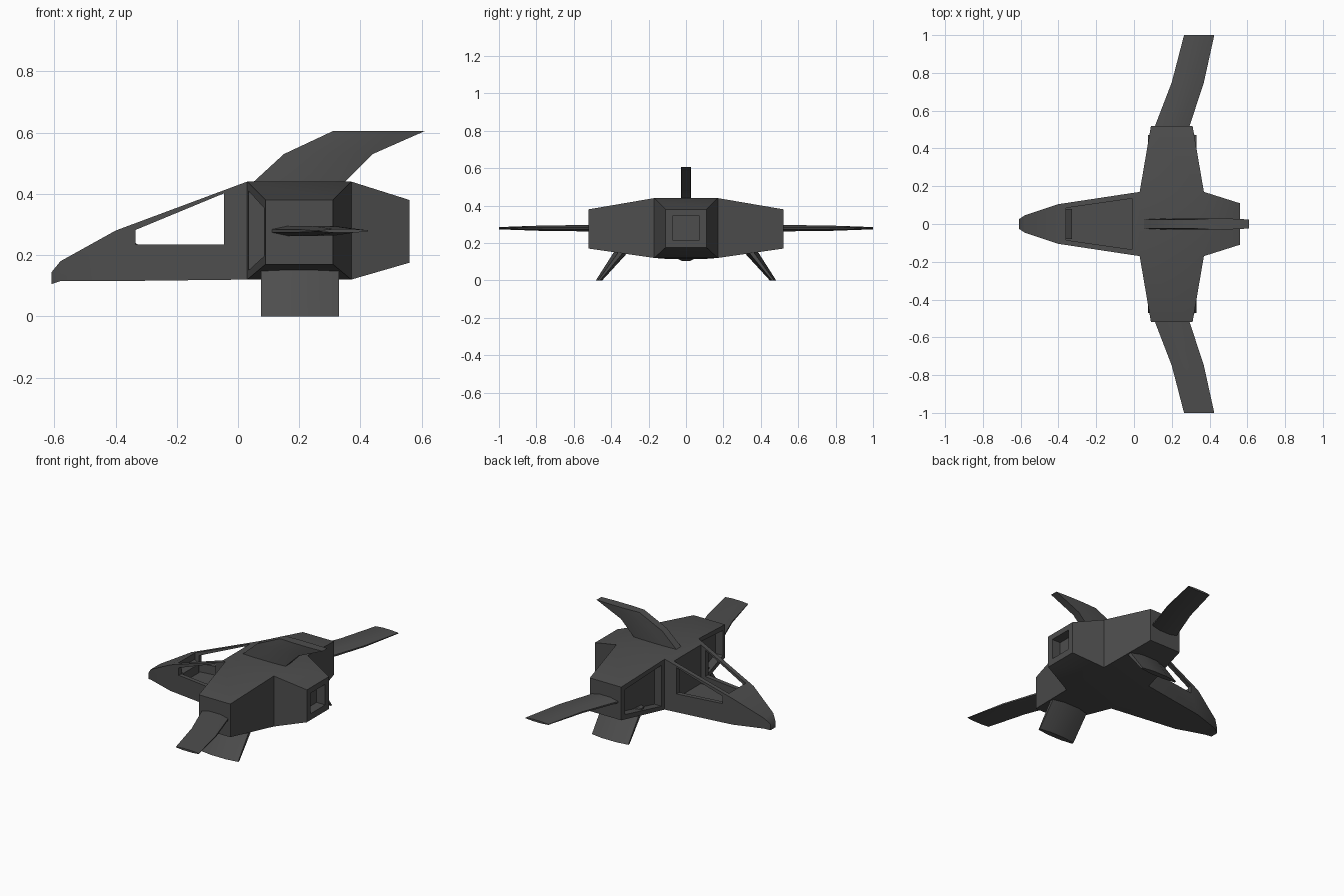
import bpy, bmesh, math
from mathutils import Vector

if "Cube" in bpy.data.objects:
    bpy.data.objects.remove(bpy.data.objects["Cube"])

hull_mat = bpy.data.materials.new("dark_grey")
hull_mat.diffuse_color = (0.075, 0.075, 0.075, 1)
hull_mat.use_nodes = True
hull_mat.node_tree.nodes["Principled BSDF"].inputs["Base Color"].default_value = hull_mat.diffuse_color


def make(name, bm):
    bmesh.ops.recalc_face_normals(bm, faces=bm.faces[:])
    me = bpy.data.meshes.new(name)
    bm.to_mesh(me)
    bm.free()
    ob = bpy.data.objects.new(name, me)
    bpy.context.collection.objects.link(ob)
    me.materials.append(hull_mat)
    return ob


def smooth(ob, angle=40):
    bpy.ops.object.select_all(action='DESELECT')
    ob.select_set(True)
    bpy.context.view_layer.objects.active = ob
    bpy.ops.object.shade_smooth_by_angle(angle=math.radians(angle))


def loft(name, rings):
    bm = bmesh.new()
    loops = [[bm.verts.new(p) for p in r] for r in rings]
    n = len(loops[0])
    for a, b in zip(loops, loops[1:]):
        for i in range(n):
            j = (i + 1) % n
            bm.faces.new((a[i], a[j], b[j], b[i]))
    bm.faces.new(loops[0])
    bm.faces.new(loops[-1])
    return make(name, bm)


def section(x, hw, z0, z1, hw_top=None):
    t = hw if hw_top is None else hw_top
    return [(x, -hw, z0), (x, hw, z0), (x, t, z1), (x, -t, z1)]


def blade(name, stations, thick_dir, edge):
    """Fin through (lead, trail, half thickness) stations; edge = blunt edge ratio."""
    d = Vector(thick_dir).normalized()
    rings = []
    for lead, trail, t in stations:
        a, b = Vector(lead), Vector(trail)
        prof = [(0, edge), (.3, 1), (.7, 1), (1, edge)]
        rings.append([a.lerp(b, f) + d * t * k for f, k in prof] +
                     [a.lerp(b, f) - d * t * k for f, k in reversed(prof)])
    ob = loft(name, rings)
    smooth(ob)
    return ob


# fuselage: core block, with each side pushed out to a tapered pod, tail and nose
bm = bmesh.new()
bmesh.ops.create_cube(bm, size=1)
for v in bm.verts:
    v.co = Vector((0.2 + v.co.x * 0.34, v.co.y * 0.34, 0.28 + v.co.z * 0.32))


def face_to(direction):
    bm.normal_update()
    d = Vector(direction)
    return max(bm.faces, key=lambda f: f.normal.dot(d) + f.calc_center_median().dot(d))


def push(f, place):
    f = bmesh.ops.extrude_discrete_faces(bm, faces=[f])['faces'][0]
    for v in f.verts:
        v.co = place(v.co)
    return f


faces = {}
for f in bm.faces:
    n = f.normal
    faces[(round(n.x), round(n.y), round(n.z))] = f
for s in (-1, 1):
    push(faces[(0, s, 0)], lambda c: Vector((
        0.31 if c.x > 0.2 else 0.09, s * 0.52, 0.38 if c.z > 0.28 else 0.17)))
tail = push(faces[(1, 0, 0)], lambda c: Vector((
    0.56, math.copysign(0.11, c.y), 0.38 if c.z > 0.28 else 0.175)))
nose = faces[(-1, 0, 0)]
for x, hw, z0, z1 in [(-0.40, .105, .115, .28), (-0.58, .045, .115, .18), (-0.61, .025, .105, .143)]:
    mid = 0.2
    tops = set(sorted(nose.verts, key=lambda v: v.co.z)[2:])
    nose = bmesh.ops.extrude_discrete_faces(bm, faces=[nose])['faces'][0]
    ordered = sorted(nose.verts, key=lambda v: v.co.z)
    for k, v in enumerate(ordered):
        v.co = Vector((x, math.copysign(hw, v.co.y), z1 if k > 1 else z0))

# recessed exhaust and air intakes
bm.normal_update()
bmesh.ops.inset_region(bm, faces=[tail], thickness=0.037)
for v in tail.verts:
    v.co = Vector((0.56, math.copysign(0.073, v.co.y), 0.345 if v.co.z > .28 else 0.215))
push(tail, lambda c: c + Vector((-0.06, 0, 0)))
for f in [f for f in bm.faces if f.normal.x < -0.9 and abs(f.calc_center_median().y) > 0.25]:
    bmesh.ops.inset_region(bm, faces=[f], thickness=0.04)
    push(f, lambda c: c + Vector((0.05, 0, 0)))
fuselage = make("fuselage", bm)

# open cockpit and side windows, cut through the nose
well = loft("cockpit_cutter", [section(-0.36, .085, .18, .6), section(-0.01, .135, .18, .6)])
window = loft("window_cutter", [
    [(-.335, y, .235), (-.045, y, .235), (-.045, y, .402), (-.335, y, .282)] for y in (-.3, .3)])
bpy.context.view_layer.objects.active = fuselage
for cutter in (well, window):
    m = fuselage.modifiers.new("cut", 'BOOLEAN')
    m.operation, m.solver, m.object = 'DIFFERENCE', 'EXACT', cutter
    bpy.ops.object.modifier_apply(modifier=m.name)
    bpy.data.objects.remove(cutter)
smooth(fuselage)

# dashboard inside the cockpit
loft("dashboard", [section(-.37, .08, .17, .262), section(-.328, .08, .17, .235)])

# upright tail fin
blade("tail_fin", [((.03, 0, .42), (.33, 0, .42), .028),
                   ((.15, 0, .53), (.44, 0, .53), .028),
                   ((.31, 0, .605), (.61, 0, .605), .028)], (0, 1, 0), 0.85)

# wings and landing legs on both sides
for s, side in ((-1, "left"), (1, "right")):
    blade(side + "_wing", [((.10, s * .49, .279), (.285, s * .49, .279), .017),
                           ((.20, s * .75, .279), (.37, s * .75, .279), .015),
                           ((.265, s, .279), (.425, s, .279), .006)], (0, 0, 1), 0.3)
    blade(side + "_leg", [((.075, s * .325, .18), (.33, s * .325, .18), .042),
                          ((.075, s * .465, 0), (.33, s * .465, 0), .017)], (0, 1, 0), 0.35)
